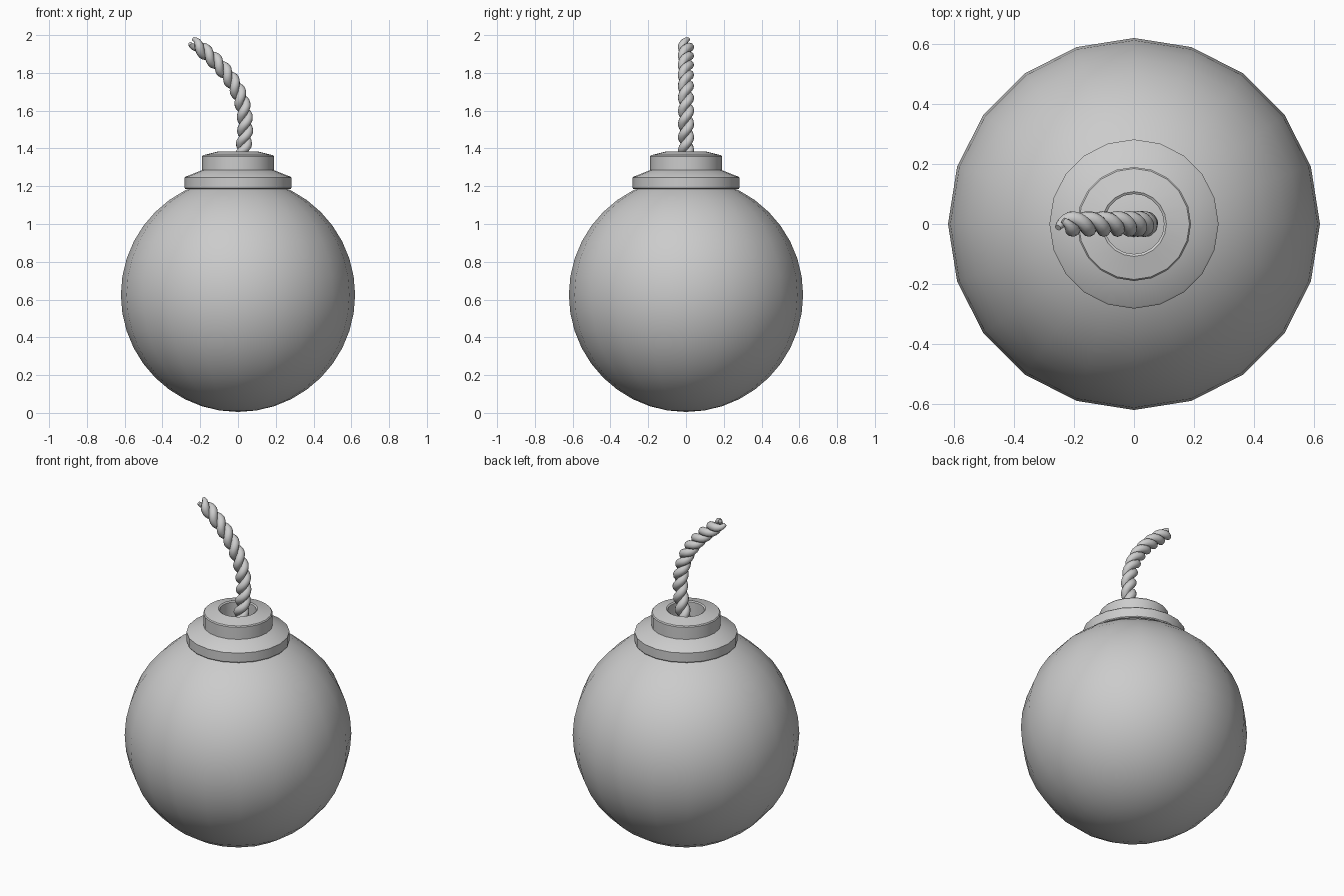
import bpy, bmesh
from math import pi, sin, cos, radians
from mathutils import Vector
from mathutils.geometry import interpolate_bezier

if "Cube" in bpy.data.objects:
    bpy.data.objects.remove(bpy.data.objects["Cube"])

SIDES = 20


def smooth(obj, angle):
    bpy.ops.object.select_all(action='DESELECT')
    obj.select_set(True)
    bpy.context.view_layer.objects.active = obj
    bpy.ops.object.shade_smooth_by_angle(angle=radians(angle))


def lathe(name, profile):
    """Closed (radius, z) profile spun round the z axis."""
    bm = bmesh.new()
    rings = [[bm.verts.new((r * cos(2 * pi * i / SIDES), r * sin(2 * pi * i / SIDES), z))
              for i in range(SIDES)] for r, z in profile]
    for a, b in zip(rings, rings[1:] + rings[:1]):
        for i in range(SIDES):
            j = (i + 1) % SIDES
            bm.faces.new((a[i], a[j], b[j], b[i]))
    bmesh.ops.recalc_face_normals(bm, faces=bm.faces)
    mesh = bpy.data.meshes.new(name)
    bm.to_mesh(mesh)
    bm.free()
    obj = bpy.data.objects.new(name, mesh)
    bpy.context.collection.objects.link(obj)
    smooth(obj, 30)
    return obj


# Round body
bpy.ops.mesh.primitive_uv_sphere_add(segments=SIDES, ring_count=20, radius=0.62,
                                     location=(0, 0, 0.625))
body = bpy.context.object
body.name = "body"
smooth(body, 40)

# Stepped collar with a hole for the fuse
lathe("collar", [(0.10, 1.15), (0.25, 1.15), (0.265, 1.185), (0.278, 1.185), (0.282, 1.19),
                 (0.282, 1.245), (0.276, 1.251), (0.19, 1.285), (0.19, 1.358),
                 (0.185, 1.364), (0.108, 1.383), (0.10, 1.378)])

# Fuse centre line
path = interpolate_bezier(Vector((-0.01, 0, 1.22)), Vector((0.07, 0, 1.55)),
                          Vector((0.085, 0, 1.72)), Vector((-0.245, 0, 1.967)), 110)


def strand(name, phase):
    """One cord wound round the fuse centre line."""
    curve = bpy.data.curves.new(name, 'CURVE')
    curve.dimensions = '3D'
    curve.bevel_depth = 0.024
    curve.bevel_resolution = 3
    curve.use_fill_caps = True
    spline = curve.splines.new('POLY')
    n = len(path)
    spline.points.add(n - 1)
    length = 0.0
    for i, p in enumerate(path):
        if i:
            length += (p - path[i - 1]).length
        t = (path[min(i + 1, n - 1)] - path[max(i - 1, 0)]).normalized()
        side, depth = Vector((t.z, 0, -t.x)), Vector((0, 1, 0))
        a = phase + 2 * pi * length / 0.14
        q = p + 0.019 * (side * cos(a) + depth * sin(a))
        spline.points[i].co = (*q, 1)
        spline.points[i].radius = min(1.0, 0.45 + 0.14 * (n - 1 - i))
    obj = bpy.data.objects.new(name, curve)
    bpy.context.collection.objects.link(obj)


# Two twisted strands
for k in range(2):
    strand(f"fuse_strand_{k + 1}", k * pi)
